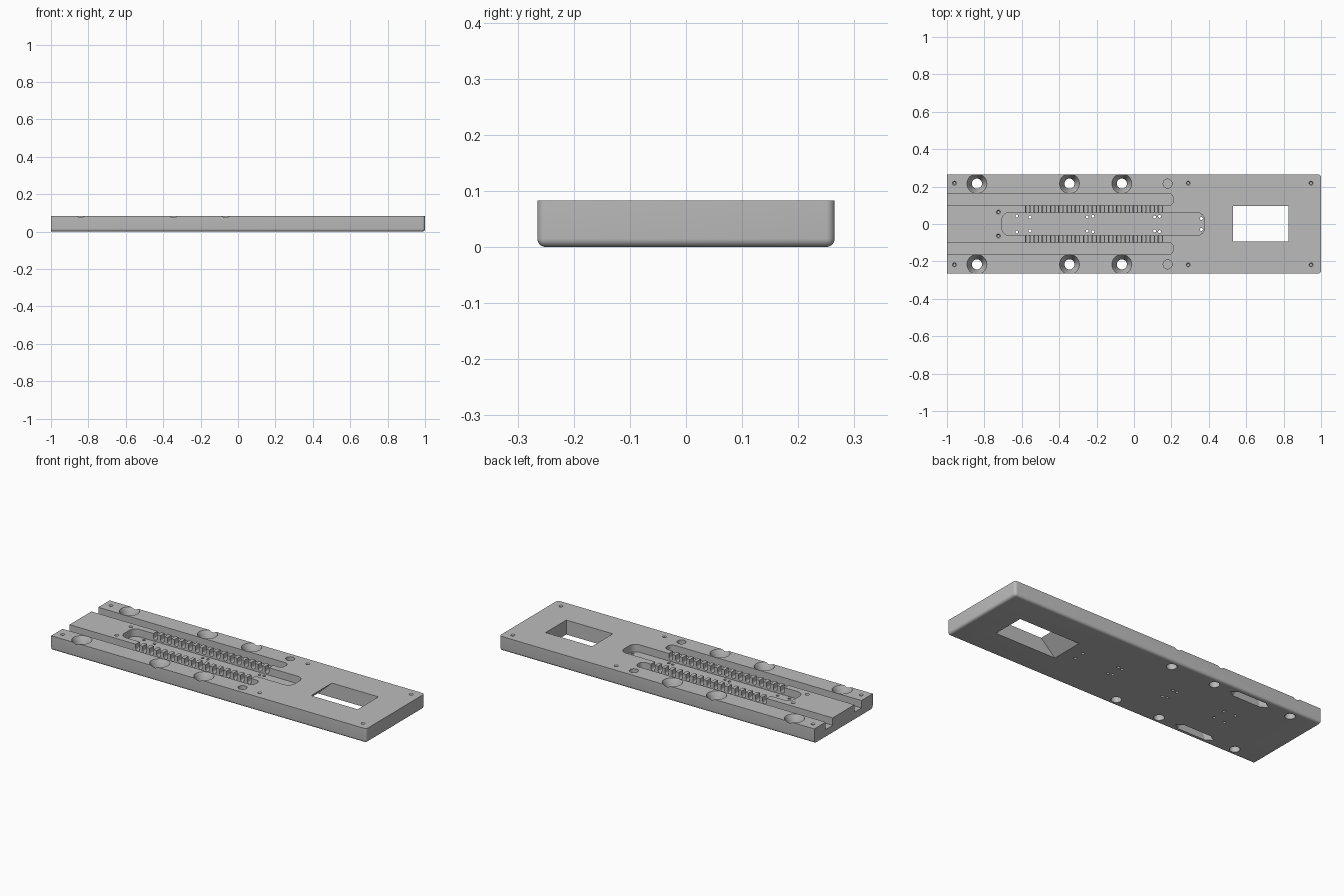
import bpy, bmesh, math
from mathutils import Vector

cube = bpy.data.objects.get("Cube")
if cube:
    bpy.data.objects.remove(cube, do_unlink=True)

TOP = 0.083      # plate thickness
HALF_Y = 0.265
OVER = 0.02      # cutter overshoot

grey = bpy.data.materials.new("plain_grey")
grey.use_nodes = True
colour = (0.5, 0.5, 0.5, 1)
grey.diffuse_color = colour
grey.node_tree.nodes["Principled BSDF"].inputs["Base Color"].default_value = colour


def loft(bm, rings):
    """Closed solid through matching rings of points."""
    loops = [[bm.verts.new(p) for p in ring] for ring in rings]
    n = len(loops[0])
    for a, b in zip(loops, loops[1:]):
        for i in range(n):
            j = (i + 1) % n
            bm.faces.new((a[i], a[j], b[j], b[i]))
    bm.faces.new(loops[0][::-1])
    bm.faces.new(loops[-1])


def circle(x, y, z, r, n=32):
    return [(x + r * math.cos(math.tau * i / n), y + r * math.sin(math.tau * i / n), z)
            for i in range(n)]


def rounded(x0, x1, y0, y1, r, z, n=8):
    pts = []
    corners = ((x1 - r, y1 - r), (x0 + r, y1 - r), (x0 + r, y0 + r), (x1 - r, y0 + r))
    for k, (cx, cy) in enumerate(corners):
        for i in range(n + 1):
            a = math.pi / 2 * (k + i / n)
            pts.append((cx + r * math.cos(a), cy + r * math.sin(a), z))
    return pts


def pocket(bm, x0, x1, y0, y1, r, floor):
    loft(bm, [rounded(x0, x1, y0, y1, r, z) for z in (floor, TOP + OVER)])


def hole(bm, x, y, r, floor, n=32):
    loft(bm, [circle(x, y, z, r, n) for z in (floor, TOP + OVER)])


def finish(bm, name):
    bmesh.ops.recalc_face_normals(bm, faces=bm.faces)
    mesh = bpy.data.meshes.new(name)
    bm.to_mesh(mesh)
    bm.free()
    mesh.materials.append(grey)
    ob = bpy.data.objects.new(name, mesh)
    bpy.context.collection.objects.link(ob)
    return ob


# Plate: rounded lower edges, square at the open-groove end
bm = bmesh.new()
bmesh.ops.create_cube(bm, size=1)
for v in bm.verts:
    v.co = Vector((v.co.x * 2, v.co.y * 2 * HALF_Y, (v.co.z + 0.5) * TOP))


def is_soft(edge):
    a, b = (v.co for v in edge.verts)
    mid = (a + b) / 2
    low = mid.z < 0.01 and mid.x > -0.9
    upright = abs(a.z - b.z) > 0.01 and mid.x > 0.9
    return low or upright


bmesh.ops.bevel(bm, geom=[e for e in bm.edges if is_soft(e)], offset=0.015,
                segments=6, profile=0.5, affect='EDGES')
plate = finish(bm, "base_plate")

# Cutters for every recess
bm = bmesh.new()
FLOOR = 0.04
pocket(bm, -0.706, 0.376, -0.062, 0.062, 0.04, FLOOR)          # central slot

# Window, undercut at its inner end
loft(bm, [[(x, -0.093, z), (0.825, -0.093, z), (0.825, 0.095, z), (x, 0.095, z)]
          for x, z in ((0.42, -OVER), (0.44, 0), (0.53, TOP), (0.53, TOP + OVER))])

for s in (-1, 1):
    # Long groove open at one end
    ya, yb = sorted((s * 0.099, s * 0.162))
    pocket(bm, -1.1, 0.21, ya, yb, 0.025, FLOOR)

    # Row of round-bottomed notches joining groove and slot
    for i in range(17):
        x = -0.568 + i * 0.0443
        r = 0.012
        u = [(x + r, TOP + OVER), (x - r, TOP + OVER)]
        u += [(x - r * math.cos(math.pi * k / 8), 0.06 - r * math.sin(math.pi * k / 8))
              for k in range(9)]
        loft(bm, [[(px, s * y, pz) for px, pz in u] for y in (0.055, 0.11)])

    # Countersunk mounting holes
    for x in (-0.84, -0.345, -0.065):
        y = s * 0.216
        loft(bm, [circle(x, y, z, r, 48) for z, r in
                  ((-OVER, 0.027), (0.03, 0.027), (TOP, 0.053), (TOP + OVER, 0.053))])

    # Flat-bottomed dowel hole and blind screw holes
    hole(bm, 0.18, s * 0.216, 0.024, 0.045)
    for x, y in ((-0.96, 0.218), (0.29, 0.218), (0.947, 0.218), (-0.725, 0.064)):
        loft(bm, [circle(x, s * y, z, r, 20) for z, r in
                  ((0.03, 0.006), (TOP - 0.006, 0.006), (TOP, 0.011), (TOP + OVER, 0.011))])

    # Small pin holes through the slot floor
    for x, y in ((-0.627, 0.043), (-0.556, 0.037), (-0.25, 0.037), (-0.22, 0.041),
                 (0.11, 0.037), (0.137, 0.041), (0.36, 0.029)):
        hole(bm, x, s * y, 0.008, -OVER, 16)

    # Underside finger pocket with pointed ends
    def pointed(length, width, z):
        shape = ((1, 0), (0.7, 1), (-0.7, 1), (-1, 0), (-0.7, -1), (0.7, -1))
        return [(-0.576 + a * length, s * 0.215 + b * width, z) for a, b in shape]
    loft(bm, [pointed(0.125, 0.024, -OVER), pointed(0.125, 0.024, 0),
              pointed(0.1, 0.016, 0.035)])

cutter = finish(bm, "recess_cutter")
cutter.hide_render = True

# Carve the plate and drop the helper
mod = plate.modifiers.new("recesses", 'BOOLEAN')
mod.operation = 'DIFFERENCE'
mod.solver = 'EXACT'
mod.use_self = True
mod.object = cutter
bpy.ops.object.select_all(action='DESELECT')
bpy.context.view_layer.objects.active = plate
plate.select_set(True)
bpy.ops.object.modifier_apply(modifier=mod.name)
bpy.data.objects.remove(cutter, do_unlink=True)
bpy.ops.object.shade_smooth_by_angle(angle=math.radians(30))
